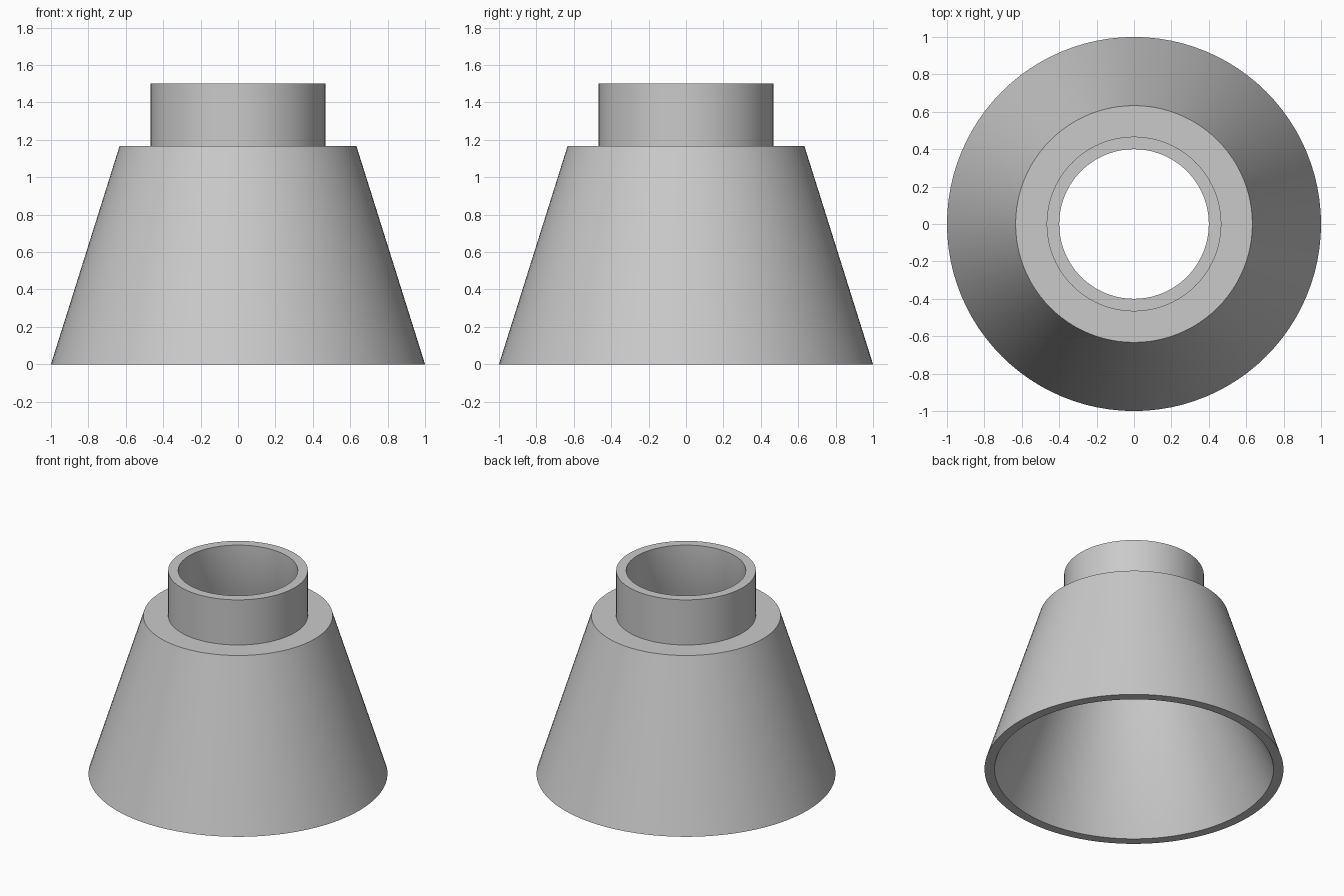
import bpy
import bmesh
import math

cube = bpy.data.objects.get("Cube")
if cube:
    bpy.data.objects.remove(cube, do_unlink=True)

SEGMENTS = 96
WALL = 0.067

grey = bpy.data.materials.new("light_grey")
grey.use_nodes = True
colour = (0.59, 0.59, 0.59, 1)
grey.diffuse_color = colour
grey.node_tree.nodes["Principled BSDF"].inputs["Base Color"].default_value = colour


def revolve(name, profile):
    """Spin a closed (radius, height) profile around the z axis."""
    bm = bmesh.new()
    verts = [bm.verts.new((r, 0, z)) for r, z in profile]
    edges = [bm.edges.new((a, b)) for a, b in zip(verts, verts[1:] + verts[:1])]
    bmesh.ops.spin(bm, geom=verts + edges, cent=(0, 0, 0), axis=(0, 0, 1),
                   angle=math.tau, steps=SEGMENTS, use_merge=True)
    bmesh.ops.remove_doubles(bm, verts=bm.verts, dist=0.0001)
    bmesh.ops.recalc_face_normals(bm, faces=bm.faces)
    mesh = bpy.data.meshes.new(name)
    bm.to_mesh(mesh)
    bm.free()
    mesh.materials.append(grey)
    obj = bpy.data.objects.new(name, mesh)
    bpy.context.collection.objects.link(obj)
    bpy.ops.object.select_all(action="DESELECT")
    obj.select_set(True)
    bpy.context.view_layer.objects.active = obj
    bpy.ops.object.shade_smooth_by_angle(angle=math.radians(30))


# Tapered skirt, flat shoulder and collar; the conical hollow narrows
# to the collar's straight bore at shoulder height
base, shoulder, collar = 1.0, 0.633, 0.467
shoulder_z, top_z = 1.167, 1.5
revolve("tapered_body_with_collar", [
    (base, 0), (shoulder, shoulder_z), (collar, shoulder_z), (collar, top_z),
    (collar - WALL, top_z), (collar - WALL, shoulder_z), (base - WALL, 0),
])
